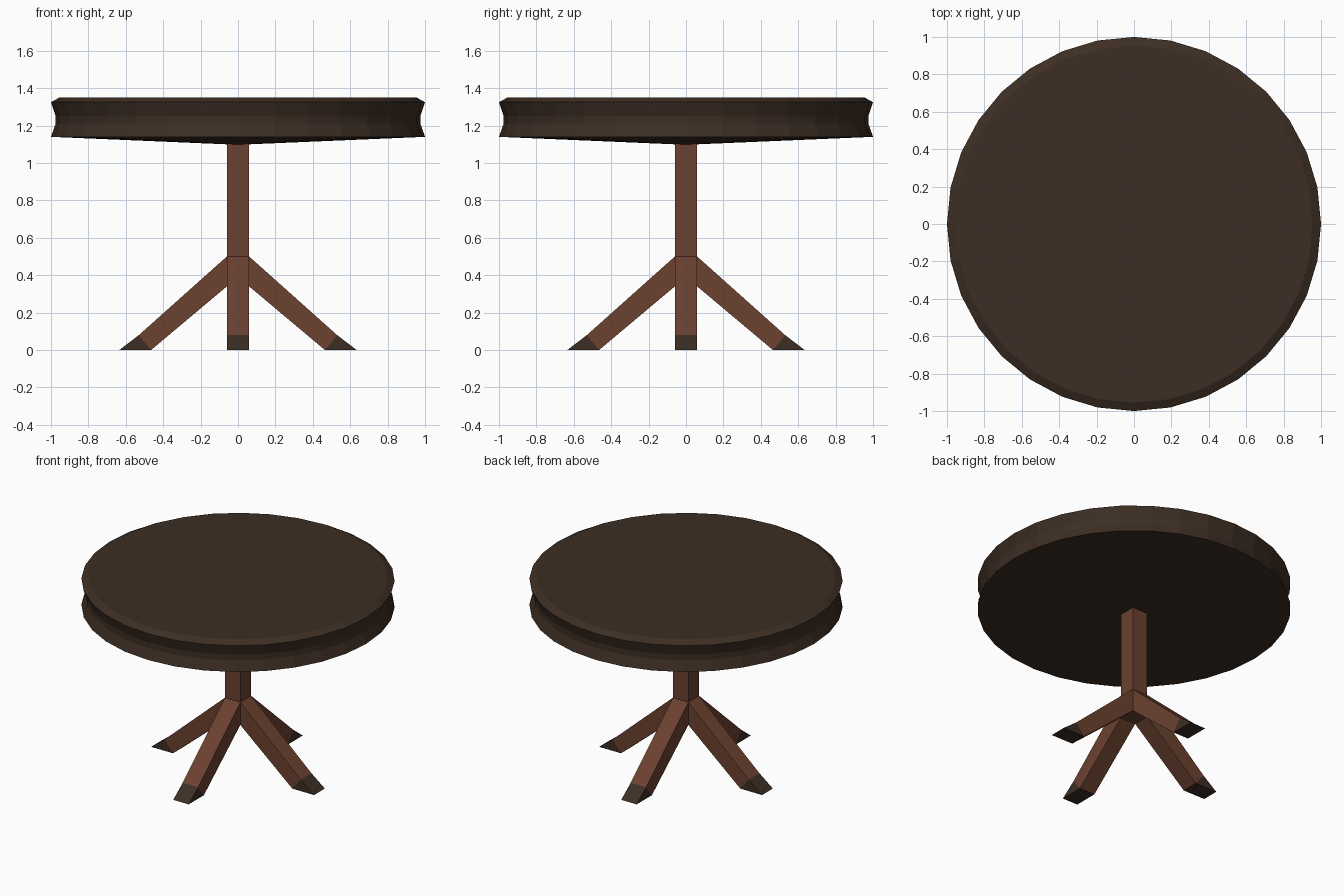
import bpy
import bmesh
import math
from mathutils import Matrix, Vector

if "Cube" in bpy.data.objects:
    bpy.data.objects.remove(bpy.data.objects["Cube"])


def material(name, color):
    m = bpy.data.materials.new(name)
    m.diffuse_color = (*color, 1)
    m.use_nodes = True
    m.node_tree.nodes["Principled BSDF"].inputs["Base Color"].default_value = m.diffuse_color
    return m


dark = material("dark wood", (0.046, 0.027, 0.017))
brown = material("red brown wood", (0.147, 0.054, 0.029))


def finish(bm, name, mat):
    bmesh.ops.recalc_face_normals(bm, faces=bm.faces[:])
    me = bpy.data.meshes.new(name)
    bm.to_mesh(me)
    bm.free()
    me.materials.append(mat)
    ob = bpy.data.objects.new(name, me)
    bpy.context.collection.objects.link(ob)
    return ob


def prism(name, profile, half, angle, mat):
    """Extrude an (x, z) outline across y, then turn it about z."""
    bm = bmesh.new()
    face = bm.faces.new([bm.verts.new((x, -half, z)) for x, z in profile])
    ext = bmesh.ops.extrude_face_region(bm, geom=[face])
    moved = [v for v in ext["geom"] if isinstance(v, bmesh.types.BMVert)]
    bmesh.ops.translate(bm, verts=moved, vec=Vector((0, 2 * half, 0)))
    bmesh.ops.transform(bm, matrix=Matrix.Rotation(angle, 4, 'Z'), verts=bm.verts[:])
    return finish(bm, name, mat)


# Round top with a grooved rim and a shallow conical underside
SIDES = 32
rim = [(0.06, 1.10), (1.0, 1.14), (0.975, 1.21), (0.975, 1.25),
       (1.0, 1.325), (0.955, 1.35)]
bm = bmesh.new()
rings = []
for r, z in rim:
    rings.append([bm.verts.new((r * math.cos(a), r * math.sin(a), z))
                  for a in (2 * math.pi * i / SIDES for i in range(SIDES))])
for lo, hi in zip(rings, rings[1:]):
    for i in range(SIDES):
        j = (i + 1) % SIDES
        bm.faces.new((lo[i], lo[j], hi[j], hi[i]))
bm.faces.new(rings[-1])
bm.faces.new(rings[0])
finish(bm, "table_top", dark)

# Square centre post
W = 0.06
prism("post", [(-W, 0.34), (W, 0.34), (W, 1.105), (-W, 1.105)], W, 0, brown)

# Four splayed legs with dark feet
leg = [(W, 0.50), (W, 0.34), (0.465, 0), (0.53, 0.08)]
foot = [(0.53, 0.08), (0.465, 0), (0.635, 0)]
for i, side in enumerate(("right", "back", "left", "front")):
    prism(side + "_leg", leg, W, i * math.pi / 2, brown)
    prism(side + "_foot", foot, W, i * math.pi / 2, dark)
